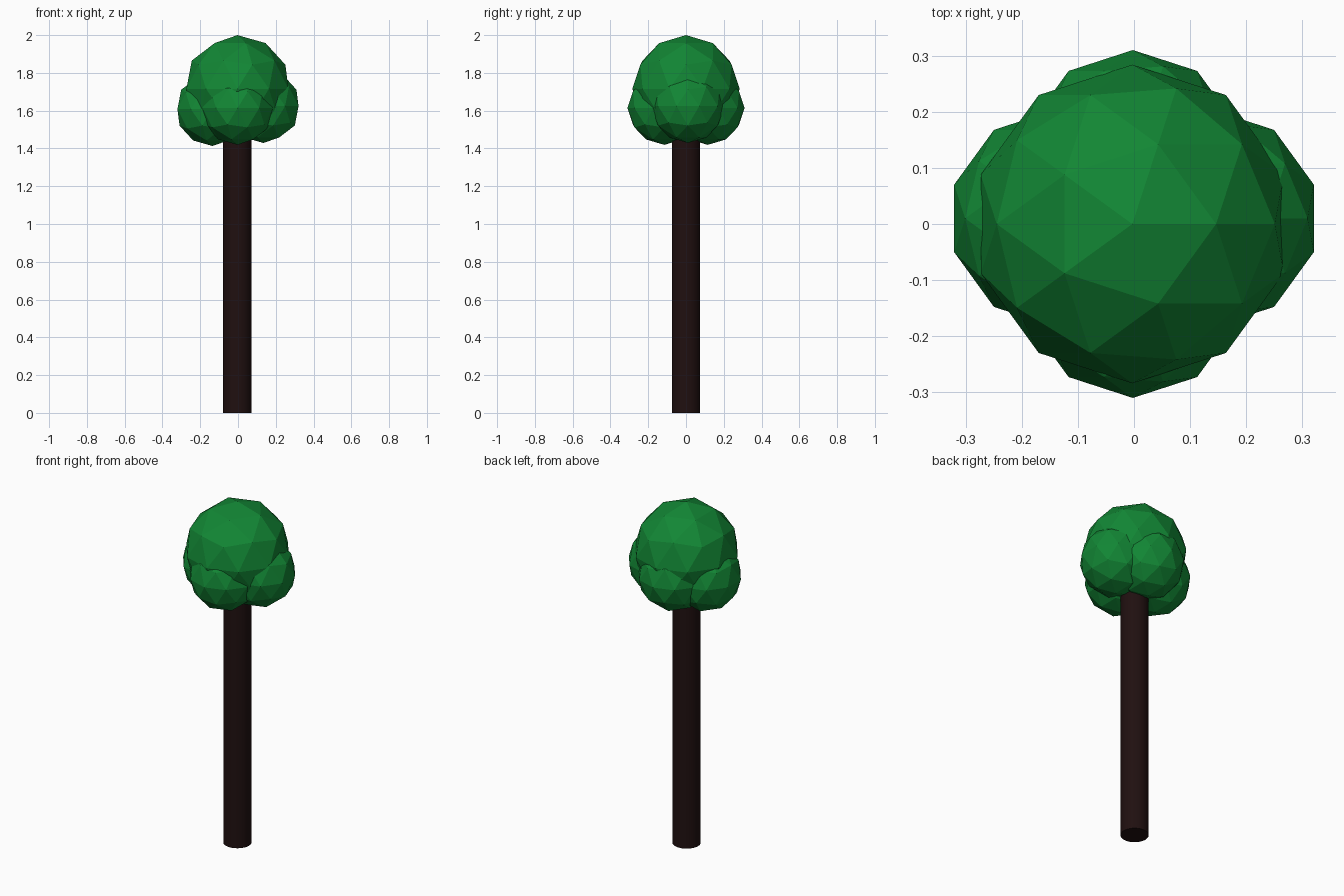
import bpy

if "Cube" in bpy.data.objects:
    bpy.data.objects.remove(bpy.data.objects["Cube"])


def material(name, color):
    mat = bpy.data.materials.new(name)
    mat.diffuse_color = color
    mat.use_nodes = True
    mat.node_tree.nodes["Principled BSDF"].inputs["Base Color"].default_value = mat.diffuse_color
    return mat


leaf = material("leaf_green", (0.006, 0.24, 0.035, 1))
bark = material("bark_brown", (0.014, 0.005, 0.005, 1))


def foliage(name, radius, location):
    bpy.ops.mesh.primitive_ico_sphere_add(subdivisions=2, radius=radius, location=location)
    obj = bpy.context.object
    obj.name = name
    obj.data.materials.append(leaf)


# Trunk: smooth cylinder running up into the crown
trunk_height = 1.6
bpy.ops.mesh.primitive_cylinder_add(vertices=32, radius=0.075, depth=trunk_height,
                                    location=(-0.004, 0, trunk_height / 2))
trunk = bpy.context.object
trunk.name = "trunk"
trunk.data.materials.append(bark)
bpy.ops.object.shade_smooth_by_angle()

# Crown: one large faceted ball on top, four smaller ones around its base
foliage("crown_top", 0.284, (-0.003, 0, 1.716))
for name, location in {
    "crown_left": (-0.135, 0.01, 1.608),
    "crown_right": (0.135, 0.01, 1.624),
    "crown_front": (-0.002, -0.115, 1.614),
    "crown_back": (-0.002, 0.115, 1.614),
}.items():
    foliage(name, 0.195, location)
